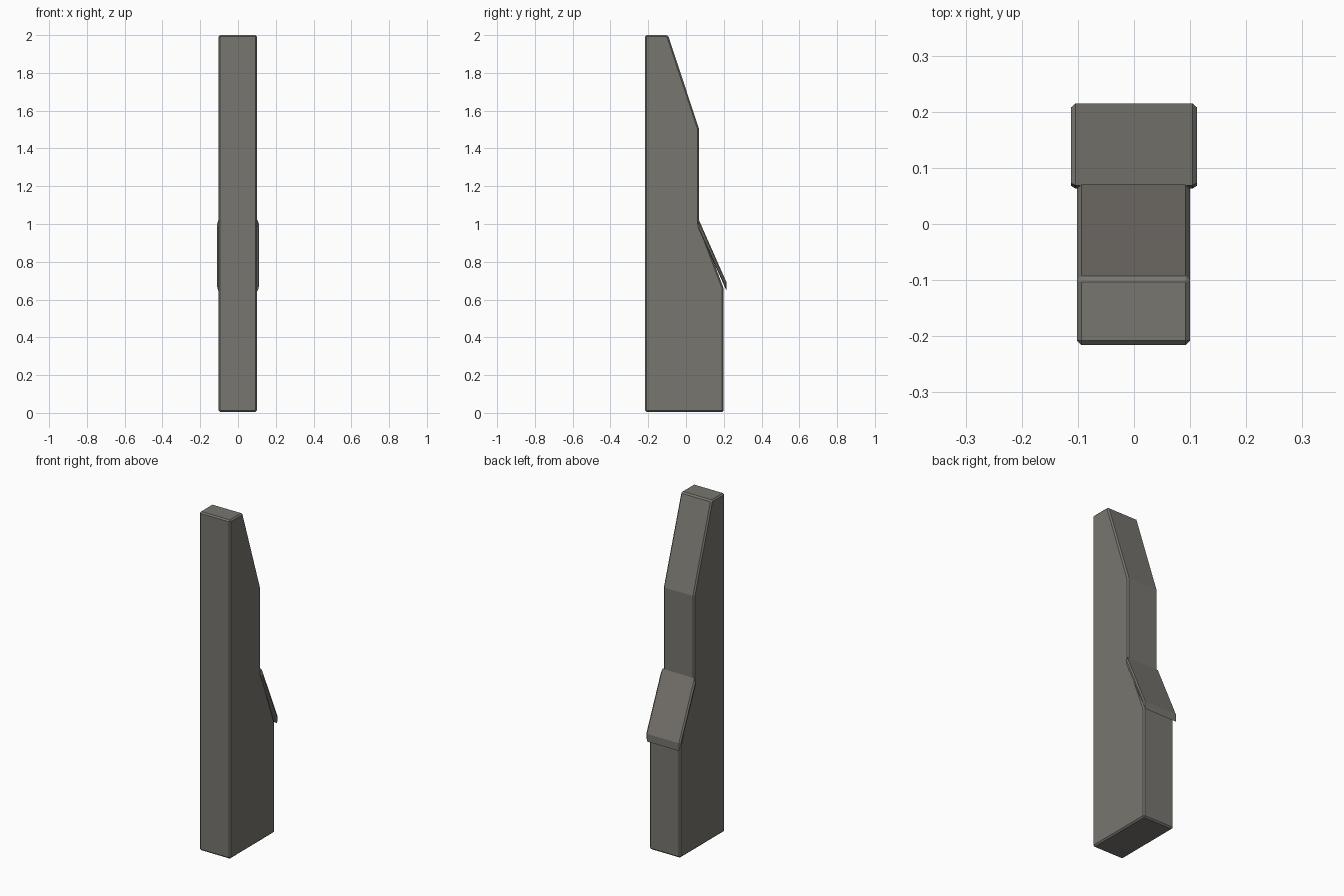
import bpy, bmesh

if "Cube" in bpy.data.objects:
    bpy.data.objects.remove(bpy.data.objects["Cube"])


def loft(name, sections):
    """Closed solid through matching (x, [(y, z), ...]) sections."""
    bm = bmesh.new()
    rings = [[bm.verts.new((x, y, z)) for y, z in pts] for x, pts in sections]
    n = len(rings[0])
    for a, b in zip(rings, rings[1:]):
        for i in range(n):
            j = (i + 1) % n
            bm.faces.new((a[i], a[j], b[j], b[i]))
    bm.faces.new(rings[0])
    bm.faces.new(rings[-1])
    bmesh.ops.recalc_face_normals(bm, faces=bm.faces)
    mesh = bpy.data.meshes.new(name)
    bm.to_mesh(mesh)
    bm.free()
    obj = bpy.data.objects.new(name, mesh)
    bpy.context.collection.objects.link(obj)
    mat = bpy.data.materials.get("stone") or bpy.data.materials.new("stone")
    mat.diffuse_color = (0.19, 0.18, 0.16, 1)
    mat.use_nodes = True
    mat.node_tree.nodes["Principled BSDF"].inputs["Base Color"].default_value = mat.diffuse_color
    mesh.materials.append(mat)
    return obj


# Main pillar: stepped side profile with chamfered edges
profile = [(-0.216, 0.005), (0.199, 0.005), (0.199, 0.66), (0.07, 1.0),
           (0.07, 1.5), (-0.095, 2.0), (-0.216, 2.0)]
for_body = loft("buttress_body", [(-0.102, profile), (0.1, profile)])
for_body.location.z = -0.005 * 0
bevel = for_body.modifiers.new("chamfer", 'BEVEL')
bevel.width = 0.008
bevel.segments = 1
bevel.limit_method = 'ANGLE'
bevel.angle_limit = 0.6

# Sloped cap slab over the lower step, sides tapered inwards
cap = [(0.069, 1.02), (0.215, 0.69), (0.215, 0.645), (0.063, 0.985)]
cap_side = [(0.073, 0.995), (0.208, 0.69), (0.208, 0.675), (0.068, 0.982)]
loft("sloped_cap", [(-0.112, cap_side), (-0.104, cap),
                    (0.104, cap), (0.112, cap_side)])
